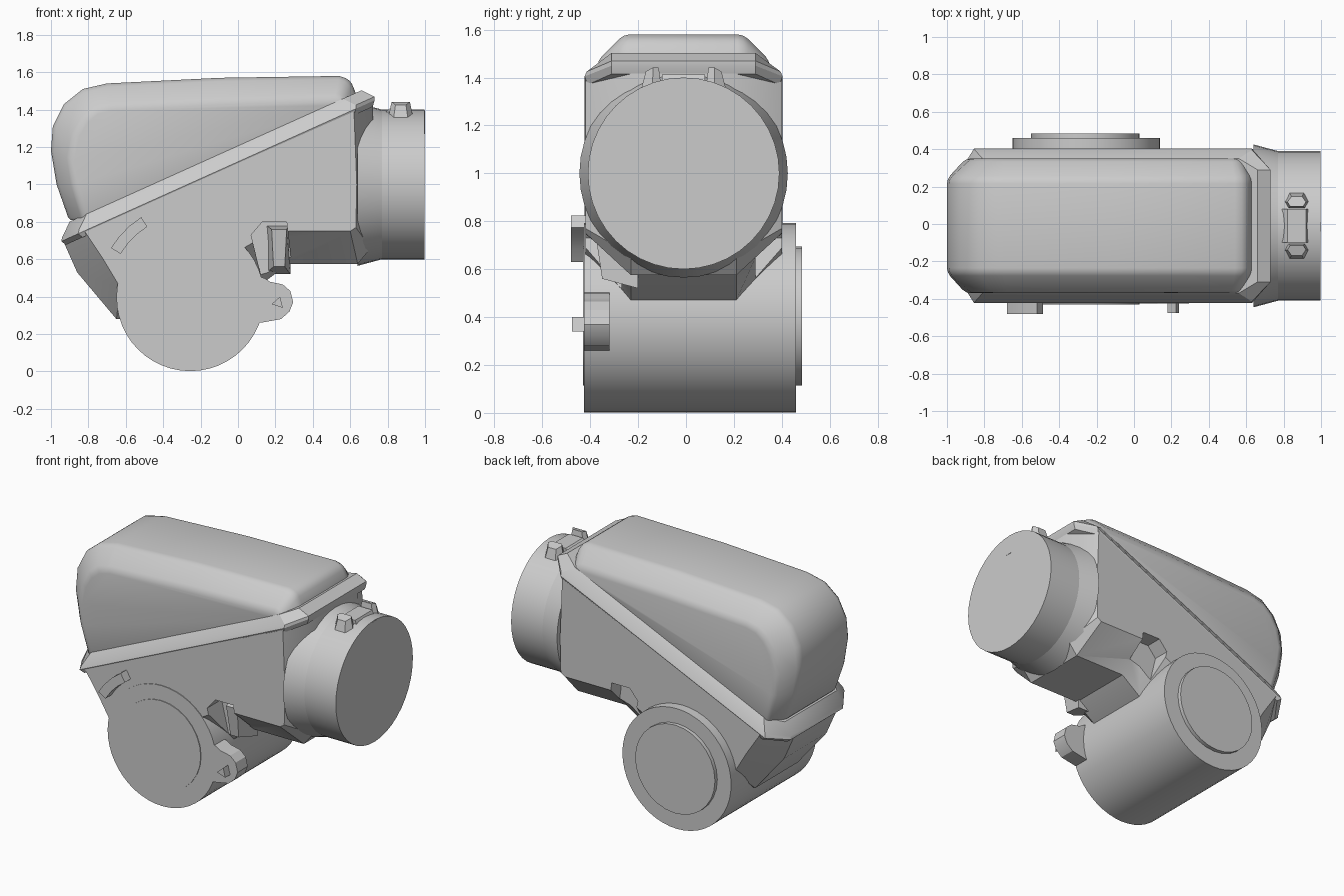
import bpy, bmesh, math
from mathutils import Matrix

old = bpy.data.objects.get("Cube")
if old:
    bpy.data.objects.remove(old, do_unlink=True)

grey = bpy.data.materials.new("light_grey")
grey.use_nodes = True
GREY = (0.6, 0.6, 0.6, 1)
grey.diffuse_color = GREY
grey.node_tree.nodes["Principled BSDF"].inputs["Base Color"].default_value = GREY

YC = -0.01  # centre line of the housing


def finish(name, bm):
    bmesh.ops.recalc_face_normals(bm, faces=bm.faces)
    mesh = bpy.data.meshes.new(name)
    bm.to_mesh(mesh)
    bm.free()
    mesh.materials.append(grey)
    ob = bpy.data.objects.new(name, mesh)
    bpy.context.collection.objects.link(ob)
    return ob


def loft(name, rings):
    """Skin matching rings of 3D points and cap both ends."""
    bm = bmesh.new()
    loops = [[bm.verts.new(p) for p in ring] for ring in rings]
    n = len(loops[0])
    for a, b in zip(loops, loops[1:]):
        for i in range(n):
            j = (i + 1) % n
            bm.faces.new((a[i], a[j], b[j], b[i]))
    bm.faces.new(loops[0])
    bm.faces.new(loops[-1])
    return finish(name, bm)


def shell(name, outer, inner, y_out, y_in):
    """Side profile that is full size in the middle and inset at the flanks."""
    steps = ((inner, -y_in), (outer, -y_out), (outer, y_out), (inner, y_in))
    return loft(name, [[(x, YC + y, z) for x, z in pts] for pts, y in steps])


def prism(name, pts, y0, y1):
    return loft(name, [[(x, y, z) for x, z in pts] for y in (y0, y1)])


def barrel(name, axis, start, end, r0, r1, centre, sides):
    """Round bar or cone along x or y; centre gives the other two coordinates."""
    rings = []
    for pos, r in ((start, r0), (end, r1)):
        ring = []
        for i in range(sides):
            t = 2 * math.pi * i / sides
            u, v = centre[0] + r * math.cos(t), centre[1] + r * math.sin(t)
            ring.append((pos, u, v) if axis == "x" else (u, pos, v))
        rings.append(ring)
    return loft(name, rings)


def apply(ob, mod):
    bpy.ops.object.select_all(action="DESELECT")
    ob.select_set(True)
    bpy.context.view_layer.objects.active = ob
    bpy.ops.object.modifier_apply(modifier=mod.name)


def soften(ob, width, angle=25, segments=2):
    mod = ob.modifiers.new("soft_edges", "BEVEL")
    mod.width, mod.segments = width, segments
    mod.limit_method, mod.angle_limit = "ANGLE", math.radians(angle)
    apply(ob, mod)


# Upper cover with wide sloped shoulders
cover_outer = [(-0.90, 0.80), (-0.97, 1.0), (-1.0, 1.18), (-0.99, 1.31), (-0.93, 1.43),
               (-0.83, 1.51), (-0.70, 1.54), (-0.10, 1.57), (0.54, 1.58), (0.60, 1.56), (0.65, 1.44)]
cover_inner = [(-0.82, 0.80), (-0.88, 1.0), (-0.90, 1.14), (-0.87, 1.27), (-0.82, 1.35),
               (-0.76, 1.40), (-0.68, 1.42), (-0.10, 1.45), (0.52, 1.47), (0.56, 1.46), (0.58, 1.41)]
cover = shell("upper_cover", cover_outer, cover_inner, 0.25, 0.36)
soften(cover, 0.025, 30)

# Lower housing under the slanted joint
house_outer = [(0.72, 1.43), (0.735, 1.0), (0.71, 0.66), (0.64, 0.575), (0.27, 0.575), (0.13, 0.47),
               (-0.25, 0.30), (-0.65, 0.28), (-0.86, 0.53), (-0.94, 0.71)]
house_inner = [(0.62, 1.39), (0.635, 1.0), (0.63, 0.77), (0.60, 0.75), (0.27, 0.75), (0.10, 0.70),
               (-0.25, 0.50), (-0.63, 0.45), (-0.72, 0.60), (-0.82, 0.75)]
housing = shell("lower_housing", house_outer, house_inner, 0.22, 0.41)

# Pockets beside the drum on both flanks
pocket = [(0.07, 0.73), (0.13, 0.80), (0.26, 0.80), (0.29, 0.55), (0.14, 0.44)]
for y0, y1 in ((-0.6, -0.27), (0.29, 0.6)):
    cutter = prism("pocket_cutter", pocket, y0, y1)
    cut = housing.modifiers.new("pocket", "BOOLEAN")
    cut.operation, cut.solver, cut.object = "DIFFERENCE", "EXACT", cutter
    apply(housing, cut)
    bpy.data.objects.remove(cutter, do_unlink=True)

# Tapered screw boss in the front pocket
loft("pocket_boss", [
    [(0.18, -0.38, 0.76), (0.26, -0.38, 0.76), (0.25, -0.35, 0.56), (0.19, -0.35, 0.56)],
    [(0.14, -0.20, 0.79), (0.28, -0.20, 0.79), (0.28, -0.20, 0.52), (0.14, -0.20, 0.52)]])


# Slanted joint flange, narrower at its upper edge
def flange_ring(side, x0, x1, lift):
    plan = [(x0, 0.27), (x0 + 0.09, side), (x1 - 0.10, side), (x1, 0.30)]
    plan += [(x, -y) for x, y in reversed(plan)]
    return [(x, YC + y, 0.77 + 0.45 * (x + 0.78) + lift) for x, y in plan]


loft("joint_flange", [flange_ring(0.40, -0.92, 0.72, -0.03), flange_ring(0.413, -0.945, 0.73, 0.0),
                      flange_ring(0.405, -0.94, 0.73, 0.02), flange_ring(0.36, -0.90, 0.66, 0.085)])

# Round outlet with a flared root and a key mark on its end
barrel("outlet_neck", "x", 0.55, 0.998, 0.40, 0.40, (YC, 1.0), 40)
barrel("neck_flare", "x", 0.64, 0.77, 0.435, 0.40, (YC, 1.0), 40)
prism("key_mark", [(0.99, 1.27), (1.0, 1.27), (1.0, 1.395), (0.99, 1.395)], -0.04, 0.01)

# Saddle clip on top of the outlet
for side, name in ((-1, "clip_lug_front"), (1, "clip_lug_back")):
    lo, hi = [], []
    for x, dy in ((0.80, 0.13), (0.83, 0.18), (0.91, 0.18), (0.94, 0.13), (0.92, 0.09), (0.82, 0.09)):
        lo.append((x, YC + side * dy, 1.34))
        hi.append((0.87 + (x - 0.87) * 0.7, YC + side * (0.05 + dy * 0.6), 1.442 if dy < 0.17 else 1.425))
    loft(name, [lo, hi])
prism("clip_saddle", [(0.78, 1.38), (0.82, 1.412), (0.92, 1.412), (0.935, 1.38)], -0.10, 0.08)

# Transverse drum with end discs
drum = barrel("drum", "y", -0.425, 0.46, 0.395, 0.395, (-0.255, 0.397), 48)
barrel("drum_disc_front", "y", -0.43, -0.40, 0.29, 0.29, (-0.26, 0.405), 28)
barrel("drum_disc_back", "y", 0.44, 0.485, 0.29, 0.29, (-0.26, 0.405), 28)

# Pivot tab with a small three-sided pin
tab = [(0.02, 0.25), (0.13, 0.262), (0.23, 0.28), (0.275, 0.32), (0.295, 0.37),
       (0.28, 0.43), (0.24, 0.465), (0.17, 0.48), (0.14, 0.50), (0.02, 0.52)]
prism("pivot_tab", tab, -0.425, -0.32)
prism("tab_pin", [(0.18, 0.36), (0.225, 0.40), (0.24, 0.34)], -0.475, -0.40)

# Curved stop block beside the drum
arc = []
for r, angles in ((0.435, (122, 131, 140, 149)), (0.495, (149, 140, 131, 122))):
    for a in angles:
        t = math.radians(a)
        arc.append((-0.255 + r * math.cos(t), 0.405 + r * math.sin(t)))
prism("stop_block", arc, -0.48, -0.38)

# Smooth rounded areas and keep the crisp edges
for ob in bpy.context.collection.objects:
    ob.select_set(ob.type == "MESH")
bpy.context.view_layer.objects.active = drum
bpy.ops.object.shade_smooth_by_angle(angle=math.radians(28))
